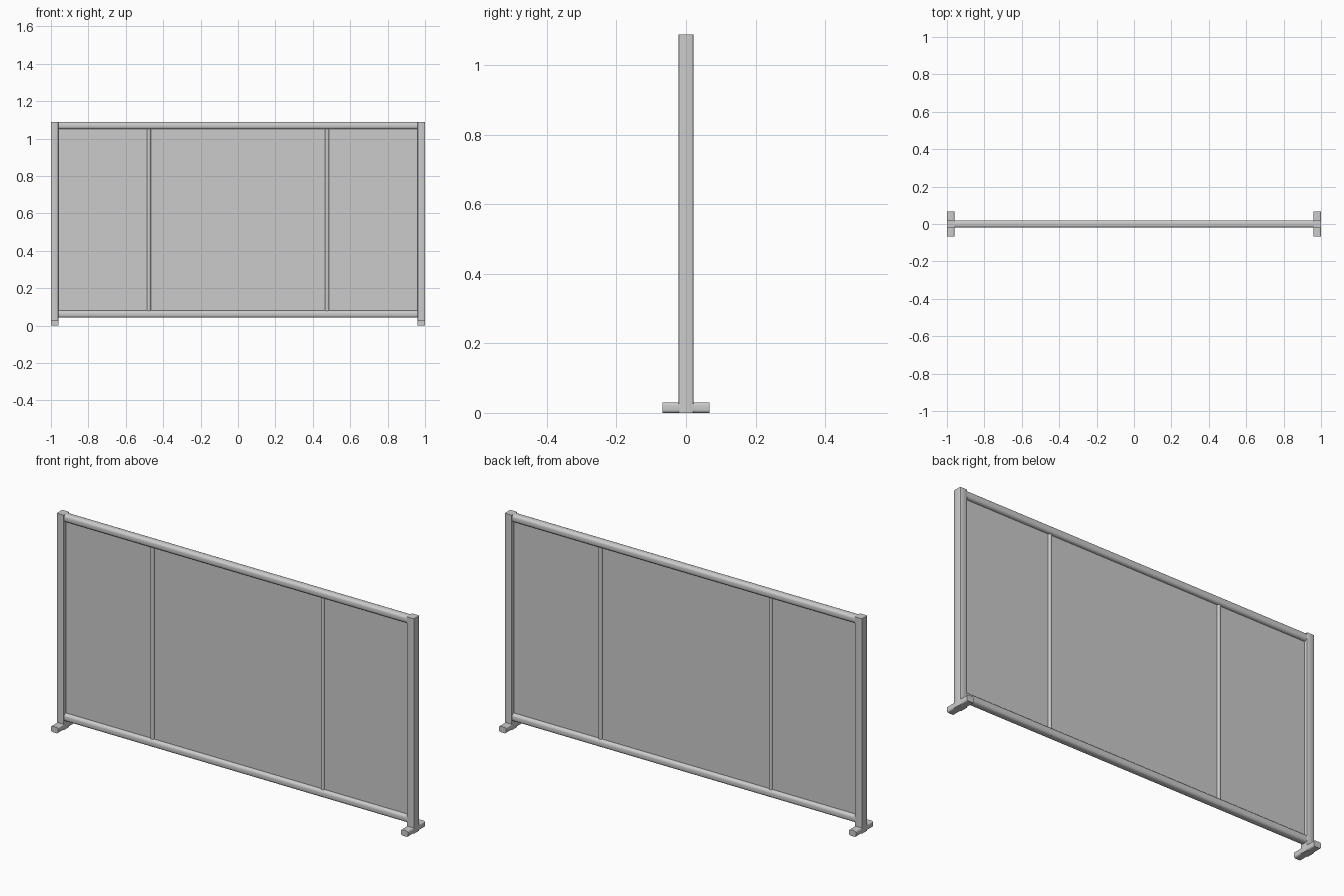
import bpy
from mathutils import Vector

if "Cube" in bpy.data.objects:
    bpy.data.objects.remove(bpy.data.objects["Cube"])


def bar(name, lo, hi, bevel=0.0, segments=3, axis=None):
    """Box between two corners; bevels only the edges along the given axis."""
    lo, hi = Vector(lo), Vector(hi)
    bpy.ops.mesh.primitive_cube_add(size=1, location=(lo + hi) / 2)
    ob = bpy.context.object
    ob.name = name
    ob.scale = hi - lo
    bpy.ops.object.transform_apply(location=False, rotation=False, scale=True)
    if bevel:
        weights = ob.data.attributes.new("bevel_weight_edge", 'FLOAT', 'EDGE')
        for e in ob.data.edges:
            a, b = (ob.data.vertices[i].co for i in e.vertices)
            along = abs((b - a).normalized()[axis]) > 0.9
            weights.data[e.index].value = 1.0 if along else 0.0
        mod = ob.modifiers.new("rounding", 'BEVEL')
        mod.limit_method = 'WEIGHT'
        mod.width = bevel
        mod.segments = segments
        bpy.ops.object.modifier_apply(modifier=mod.name)
        bpy.ops.object.shade_smooth_by_angle()
    return ob


# Top and bottom rails with rounded section
for name, z in (("bottom_rail", 0.042), ("top_rail", 1.05)):
    bar(name, (-0.962, -0.02, z), (0.962, 0.02, z + 0.038), 0.014, 5, 0)

# Thin infill panel
bar("infill_panel", (-0.962, -0.003, 0.07), (0.962, 0.003, 1.06))

for side, s in (("left", -1), ("right", 1)):
    x0, x1 = sorted((s * 0.96, s * 1.0))
    # End post and its rounded foot
    bar(side + "_post", (x0, -0.022, 0.0), (x1, 0.022, 1.088), 0.004, 2, 2)
    bar(side + "_foot", (x0, -0.068, 0.0), (x1, 0.068, 0.03), 0.008, 4, 1)
    # Slim round upright passing into both rails
    bpy.ops.mesh.primitive_cylinder_add(vertices=24, radius=0.011, depth=1.02,
                                        location=(s * 0.477, 0, 0.552))
    bpy.context.object.name = side + "_upright"
    bpy.ops.object.shade_smooth_by_angle()
